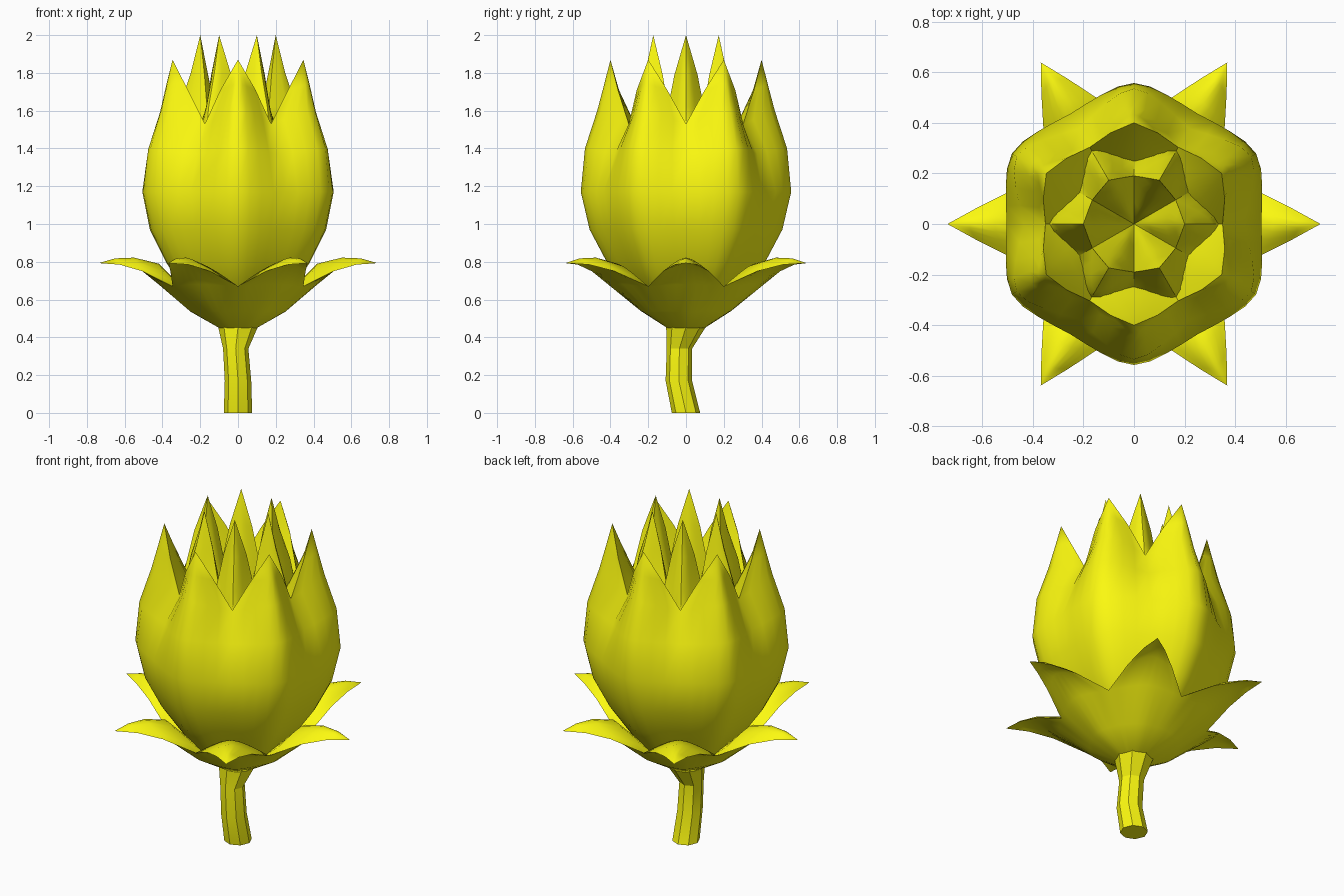
import bpy, bmesh
from math import sin, cos, radians, pi, hypot

if "Cube" in bpy.data.objects:
    bpy.data.objects.remove(bpy.data.objects["Cube"])

mat = bpy.data.materials.new("yellow")
mat.diffuse_color = (0.97, 0.95, 0.005, 1)
mat.use_nodes = True
mat.node_tree.nodes["Principled BSDF"].inputs["Base Color"].default_value = mat.diffuse_color


def finish(bm, name, angle):
    bmesh.ops.remove_doubles(bm, verts=bm.verts, dist=0.0005)
    bmesh.ops.recalc_face_normals(bm, faces=bm.faces)
    mesh = bpy.data.meshes.new(name)
    bm.to_mesh(mesh)
    bm.free()
    mesh.materials.append(mat)
    ob = bpy.data.objects.new(name, mesh)
    bpy.context.collection.objects.link(ob)
    bpy.ops.object.select_all(action='DESELECT')
    ob.select_set(True)
    bpy.context.view_layer.objects.active = ob
    bpy.ops.object.shade_smooth_by_angle(angle=radians(angle))
    return ob


def petal_ring(name, rows, start, c=0.35, half=4):
    """Six leaves; each row is centre r, centre z, edge r, edge z, edge angle.
    Rows run up the outside to the tip, then down the inside.
    c rounds the ridge along the middle of each leaf."""
    bm = bmesh.new()
    for k in range(6):
        a = radians(start + 60 * k)
        grid = []
        for rc, zc, re, ze, w in rows:
            er, el = re * cos(radians(w)), re * sin(radians(w))
            line = []
            for i in range(-half, half + 1):
                t = i / half
                f = (hypot(t, c) - c) / (hypot(1, c) - c)
                r, s, z = rc + (er - rc) * f, el * t, zc + (ze - zc) * f
                line.append(bm.verts.new((r * cos(a) - s * sin(a),
                                          r * sin(a) + s * cos(a), z)))
            grid.append(line)
        for p, q in zip(grid, grid[1:]):
            for i in range(2 * half):
                bm.faces.new((p[i], p[i + 1], q[i + 1], q[i]))
    return finish(bm, name, 45)


# outer petals
petal_ring("outer_petals", [
    (0, .46, 0, .46, 30), (.26, .58, .24, .58, 30), (.42, .80, .38, .80, 30),
    (.51, .97, .465, .97, 30), (.557, 1.17, .503, 1.17, 30),
    (.535, 1.40, .435, 1.37, 30), (.47, 1.60, .35, 1.53, 30),
    (.433, 1.74, .372, 1.71, 14.5), (.40, 1.87, .40, 1.87, 0),
    (.355, 1.71, .372, 1.71, 14.5), (.285, 1.56, .35, 1.53, 30),
    (.22, 1.42, .27, 1.40, 30), (0, 1.0, 0, 1.0, 30)], 30)

# inner petals
petal_ring("inner_petals", [
    (0, .60, 0, .60, 30), (.26, .90, .24, .90, 30), (.35, 1.25, .31, 1.25, 30),
    (.345, 1.45, .26, 1.45, 30), (.31, 1.62, .19, 1.62, 30),
    (.25, 1.80, .188, 1.79, 19), (.20, 2.0, .20, 2.0, 0),
    (.16, 1.80, .188, 1.79, 19), (.125, 1.62, .19, 1.62, 30),
    (.06, 1.38, .09, 1.38, 30), (0, 1.15, 0, 1.15, 30)], 0)

# sepal cup
petal_ring("sepals", [
    (0, .44, 0, .44, 30), (.10, .45, .10, .45, 30), (.25, .535, .24, .54, 30),
    (.42, .68, .40, .67, 30), (.55, .785, .52, .75, 13.5),
    (.65, .795, .63, .785, 5.5), (.737, .793, .737, .793, 0),
    (.65, .818, .63, .785, 5.5), (.55, .822, .52, .75, 13.5),
    (.42, .79, .40, .67, 30), (.25, .62, .24, .57, 30),
    (0, .50, 0, .50, 30)], 0)

# bent stem, eight sides
bm = bmesh.new()
rings = []
for x, y, z, r in [(0, 0, 0, .075), (0, -.038, .17, .07),
                   (-.012, -.035, .34, .067), (0, 0, .455, .105)]:
    rings.append([bm.verts.new((x + r * cos(i * pi / 4), y + r * sin(i * pi / 4), z))
                  for i in range(8)])
for p, q in zip(rings, rings[1:]):
    for i in range(8):
        j = (i + 1) % 8
        bm.faces.new((p[i], p[j], q[j], q[i]))
bm.faces.new(rings[0])
bm.faces.new(rings[-1])
finish(bm, "stem", 20)
